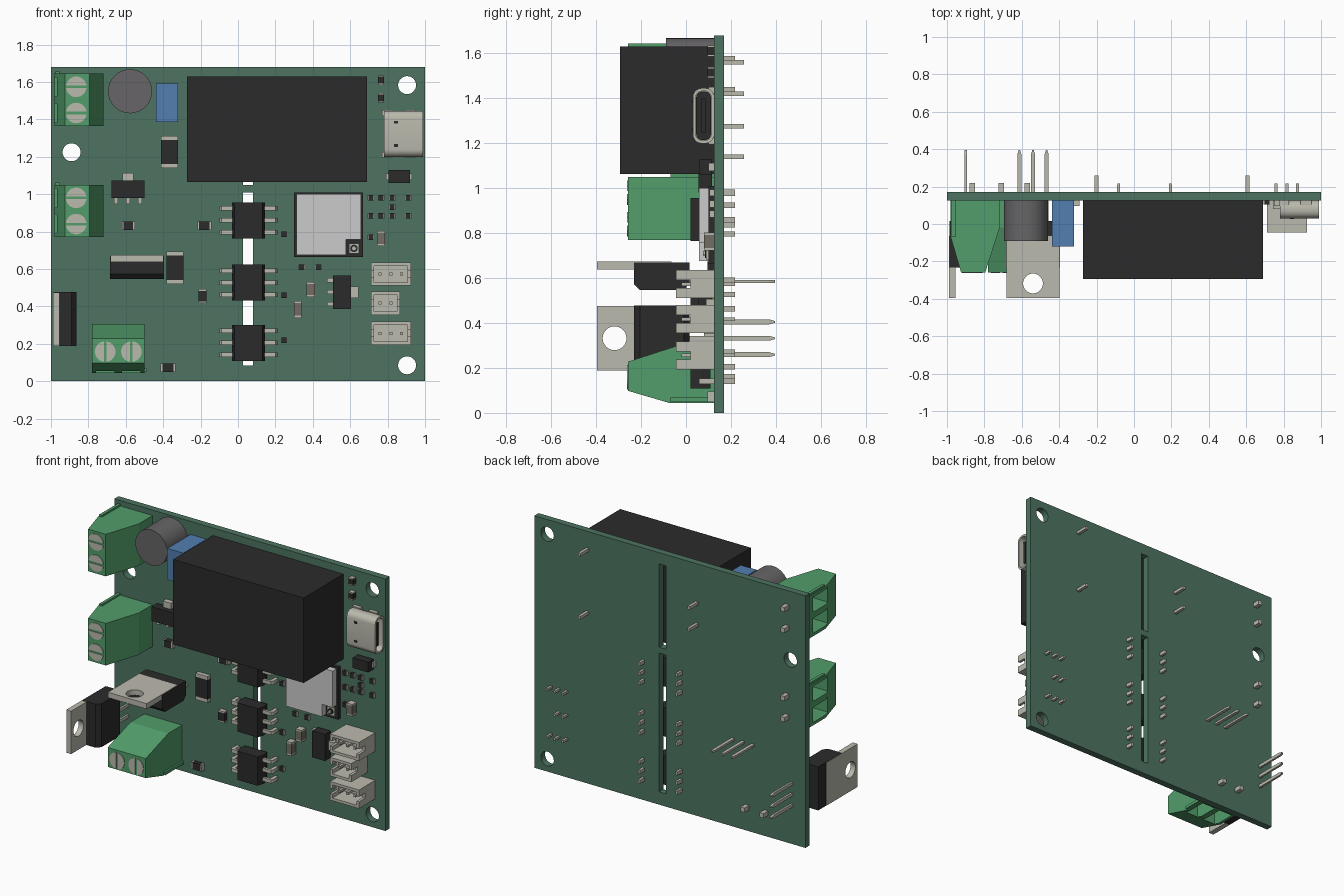
import bpy, bmesh
from math import sin, cos, pi
from mathutils import Matrix, Vector

cube = bpy.data.objects.get("Cube")
if cube:
    bpy.data.objects.remove(cube)


def material(name, r, g, b):
    m = bpy.data.materials.new(name)
    m.use_nodes = True
    m.diffuse_color = (r, g, b, 1)
    m.node_tree.nodes["Principled BSDF"].inputs["Base Color"].default_value = (r, g, b, 1)
    return m


BOARD = material("board green", .075, .175, .12)
GREEN = material("terminal green", .085, .34, .145)
BLACK = material("black plastic", .024, .024, .024)
METAL = material("tinned metal", .5, .49, .42)
SHIELD = material("shield silver", .6, .6, .6)
GREY = material("capacitor grey", .135, .13, .135)
BLUE = material("blue film", .085, .21, .43)
CERAMIC = material("ceramic grey", .17, .155, .13)

X, Y, Z = Vector((1, 0, 0)), Vector((0, 1, 0)), Vector((0, 0, 1))
FRONT = .125   # component side of the board
BACK = .17


def frame(a, b, c, x=0, z=0):
    """Profile axes a and b, extrusion axis c, placed on the board."""
    return Matrix.Translation((x, 0, z)) @ Matrix((a, b, c)).transposed().to_4x4()


FACE = frame(X, Z, Y)


def prism(name, mat, points, lo, hi, fr=FACE):
    bm = bmesh.new()
    ends = [[bm.verts.new(fr @ Vector((p[0], p[1], h))) for p in points] for h in (lo, hi)]
    bm.faces.new(ends[0])
    bm.faces.new(ends[1])
    n = len(points)
    for i in range(n):
        j = (i + 1) % n
        side = bm.faces.new((ends[0][i], ends[0][j], ends[1][j], ends[1][i]))
        side.smooth = n > 12
    bmesh.ops.recalc_face_normals(bm, faces=bm.faces)
    mesh = bpy.data.meshes.new(name)
    bm.to_mesh(mesh)
    bm.free()
    mesh.materials.append(mat)
    ob = bpy.data.objects.new(name, mesh)
    bpy.context.collection.objects.link(ob)
    return ob


def box(name, mat, a, b, c, fr=FACE):
    return prism(name, mat, [(a[0], b[0]), (a[1], b[0]), (a[1], b[1]), (a[0], b[1])], *c, fr)


def block(name, mat, x, z, w, h, lo, hi=FRONT, fr=FACE):
    return box(name, mat, (x - w / 2, x + w / 2), (z - h / 2, z + h / 2), (lo, hi), fr)


def disc(name, mat, x, z, r, lo, hi, fr=FACE):
    ring = [(x + r * cos(2 * pi * i / 32), z + r * sin(2 * pi * i / 32)) for i in range(32)]
    return prism(name, mat, ring, lo, hi, fr)


def rounded(a, b, w, h, r):
    pts = []
    for q, (sa, sb) in enumerate(((1, 1), (-1, 1), (-1, -1), (1, -1))):
        for k in range(6):
            t = (q + k / 5) * pi / 2
            pts.append((a + sa * (w / 2 - r) + r * cos(t), b + sb * (h / 2 - r) + r * sin(t)))
    return pts


def cut(ob, *cutters):
    for c in cutters:
        mod = ob.modifiers.new("cut", "BOOLEAN")
        mod.object, mod.operation, mod.solver = c, "DIFFERENCE", "EXACT"
        bpy.context.view_layer.objects.active = ob
        bpy.ops.object.modifier_apply(modifier=mod.name)
        bpy.data.objects.remove(c)


# Circuit board with mounting holes and isolation slots
board = box("circuit_board", BOARD, (-1, 1), (0, 1.68), (FRONT, BACK))
cut(board, *[disc("hole", BOARD, x, z, .048, 0, 1)
             for x, z in ((.904, 1.583), (-.89, 1.224), (.904, .085))])
cut(board, *[box("slot", BOARD, (.027, .08), s, (0, 1)) for s in ((.085, 1.01), (1.05, 1.605))])

# Power relay and its pins
box("relay", BLACK, (-.273, .69), (1.064, 1.63), (-.293, FRONT))
for x, z in ((.607, 1.56), (.607, 1.14), (-.2, 1.42), (-.2, 1.276)):
    block("relay_pin", METAL, x, z, .02, .02, BACK, .258)

# Capacitors at the upper left
disc("round_capacitor", GREY, -.577, 1.55, .118, -.09, FRONT)
box("film_capacitor", BLUE, (-.438, -.32), (1.385, 1.593), (-.12, FRONT))


# Screw terminals: wire entry at d = 0, two ways along w
def terminal(d, w, x, z):
    side, top = frame(d, Y, w, x, z), frame(d, w, Y, x, z)
    shape = [(0, FRONT), (0, -.07), (.055, -.258), (.185, -.258), (.262, -.02), (.262, FRONT)]
    body = prism("terminal_block", GREEN, shape, 0, .28, side)
    box("terminal_rib", GREEN, (.005, .025), (-.07, FRONT), (.28, .292), side)
    for c in (.07, .21):
        cut(body, box("entry", GREEN, (-.1, .12), (-.11, .06), (c - .05, c + .05), side))
        screw = disc("terminal_screw", METAL, .115, c, .055, -.262, -.24, top)
        cut(screw, block("groove", METAL, .115, c, .2, .014, -.3, -.253, top))
        block("terminal_pin", METAL, .115, c, .03, .03, BACK, .218, top)


terminal(X, Z, -.98, 1.364)
terminal(X, Z, -.98, .77)
terminal(Z, X, -.78, .043)


# Power transistors: d runs inward from the tab face
def transistor(d, w, x, z):
    side, top = frame(d, Y, w, x, z), frame(w, Y, d, x, z)
    tab = box("transistor_tab", METAL, (0, .036), (-.395, -.065), (-.143, .143), side)
    cut(tab, disc("hole", METAL, 0, -.318, .053, -.1, .1, top))
    shape = [(.004, -.232), (.1, -.232), (.127, -.205), (.127, -.01), (.1, .015), (.004, .015)]
    prism("transistor_body", BLACK, shape, -.145, .145, side)
    for c in (-.073, 0, .073):
        prism("transistor_lead", METAL, [(c - .011, 0), (c + .011, 0), (c + .011, .37),
              (c + .004, .395), (c - .004, .395), (c - .011, .37)], .083, .097, top)


transistor(-Z, X, -.54, .674)
transistor(X, Z, -.99, .332)

# Optocouplers bridging the slots
for zc in (.86, .527, .205):
    fr = frame(X, Y, Z, .056, zc)
    prism("optocoupler", BLACK, [(-.088, .07), (-.074, .02), (.074, .02), (.088, .07),
          (.08, .11), (-.08, .11)], -.096, .096, fr)
    for s in (-1, 1):
        for dz in (-.064, 0, .064):
            prism("optocoupler_lead", METAL, [(s * .08, .058), (s * .145, .058), (s * .155, .075),
                  (s * .145, .217), (s * .13, .217), (s * .13, .075), (s * .08, .075)],
                  dz - .012, dz + .012, fr)

# Radio module with notched shield
box("module_board", BLACK, (.3, .668), (.663, 1.01), (.1, FRONT))
prism("module_shield", SHIELD, [(.312, .675), (.578, .675), (.578, .757), (.658, .757),
      (.658, 1), (.312, 1)], .058, .1)
block("antenna_base", METAL, .62, .71, .055, .055, .09, .1)
disc("antenna_ring", BLACK, .62, .71, .02, .084, .09)
disc("antenna_contact", METAL, .62, .71, .01, .076, .09)

# USB socket, opening to the board edge
usb = frame(Y, Z, X)
shell = prism("usb_shell", METAL, rounded(.078, 1.322, .095, .246, .04), .78, .99, usb)
cut(shell, prism("cavity", METAL, rounded(.078, 1.322, .07, .22, .03), .83, 1.1, usb))
prism("usb_lining", BLACK, rounded(.078, 1.322, .066, .216, .028), .831, .838, usb)
box("usb_tongue", BLACK, (.07, .087), (1.245, 1.4), (.83, .975), usb)
for z in (1.26, 1.385):
    block("usb_latch", BLACK, .845, z, .02, .014, .027, .031)
for z in (1.21, 1.434):
    for x in (.8, .92):
        block("usb_foot", METAL, x, z, .06, .03, .1)

# Pin headers with open shrouds
for count, zc in ((3, .573), (2, .417), (3, .256)):
    w = .043 + .057 * count
    xc = .71 + w / 2
    shroud = block("header_shroud", METAL, xc, zc, w, .124, -.045)
    cut(shroud, block("cavity", METAL, xc, zc, w - .036, .088, -.1, .08),
        block("notch", METAL, xc, zc, w + .1, .035, -.1, .02))
    for i in range(count):
        block("header_pin", METAL, xc + .057 * (i - (count - 1) / 2), zc, .016, .016, -.02, .217)


# Voltage regulators: wide tab on side b, three leads opposite
def regulator(a, b, x, z):
    fr = frame(a, b, Y, x, z)
    block("regulator_body", BLACK, 0, 0, .178, .094, .055, .115, fr)
    block("regulator_tab", METAL, 0, .065, .06, .045, .09, FRONT, fr)
    for c in (-.064, 0, .064):
        block("regulator_lead", METAL, c, -.06, .022, .04, .09, FRONT, fr)


regulator(X, Z, -.588, 1.027)
regulator(Z, X, .556, .476)


# Surface-mount chips with metal end caps on the long axis
def chip(name, mat, x, z, w, h, depth=.03):
    a, b, n, m = (X, Z, w, h) if w >= h else (Z, X, h, w)
    fr = frame(a, b, Y, x, z)
    block(name, mat, 0, 0, n * .74, m, FRONT - depth, FRONT, fr)
    for s in (-1, 1):
        block(name + "_end", METAL, s * n * .435, 0, n * .13, m, FRONT - depth, FRONT, fr)


for spec in ((-.366, 1.225, .09, .172), (-.336, .607, .09, .175), (-.586, .832, .07, .045),
             (-.18, .832, .075, .045), (-.19, .455, .045, .075), (-.374, .072, .08, .045),
             (.765, 1.61, .032, .05), (.765, 1.515, .032, .05)):
    chip("resistor", BLACK, *spec)
for spec in ((.39, .49, .045, .08), (.32, .384, .04, .09), (.765, .763, .043, .08)):
    chip("ceramic_capacitor", CERAMIC, *spec, .045)
small = [(x, z) for x in (.71, .765, .825, .91) for z in (.98, .885)]
small += [(.246, .786), (.246, .46), (.246, .218), (.34, .61), (.43, .61), (.825, .93), (.71, .77)]
for x, z in small:
    chip("small_resistor", BLACK, x, z, .034, .03, .02)
block("diode_body", BLACK, .861, 1.094, .115, .068, .06, .115)
block("diode_leads", METAL, .861, 1.094, .14, .034, .1)
